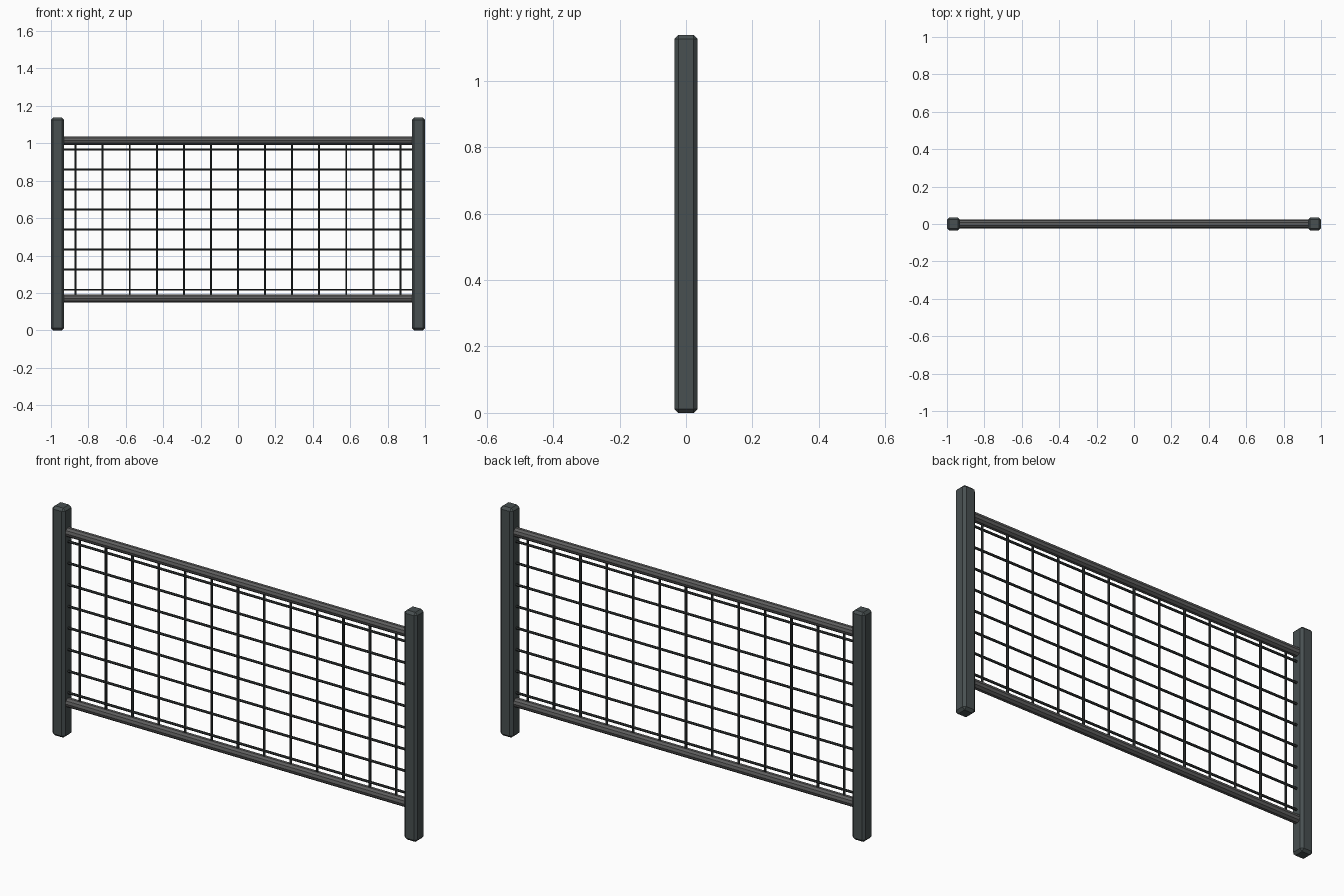
import bpy, math

if "Cube" in bpy.data.objects:
    bpy.data.objects.remove(bpy.data.objects["Cube"])


def mat(name, c):
    m = bpy.data.materials.new(name)
    m.diffuse_color = (*c, 1)
    m.use_nodes = True
    m.node_tree.nodes["Principled BSDF"].inputs["Base Color"].default_value = m.diffuse_color
    return m


post_mat = mat("post_paint", (0.065, 0.08, 0.082))
rail_mat = mat("rail_metal", (0.11, 0.11, 0.11))
wire_mat = mat("wire_metal", (0.03, 0.035, 0.035))


def rod(name, loc, radius, length, along_x, sides, m):
    rot = (0, math.pi / 2, 0) if along_x else (0, 0, 0)
    bpy.ops.mesh.primitive_cylinder_add(vertices=sides, radius=radius, depth=length,
                                        location=loc, rotation=rot)
    o = bpy.context.object
    o.name = name
    o.data.materials.append(m)
    return o


# Bevelled square end posts
H, W = 1.137, 0.07
for side, s in (("left", -1), ("right", 1)):
    bpy.ops.mesh.primitive_cube_add(size=1, location=(s * (1 - W / 2), 0, H / 2))
    o = bpy.context.object
    o.name = side + "_post"
    o.scale = (W, W, H)
    bpy.ops.object.transform_apply(location=False, rotation=False, scale=True)
    b = o.modifiers.new("bevel", 'BEVEL')
    b.width, b.segments = 0.012, 1
    o.data.materials.append(post_mat)

# Top and bottom rails
for name, z in (("bottom_rail", 0.17), ("top_rail", 1.014)):
    rod(name, (0, 0, z), 0.023, 1.9, True, 10, rail_mat)

# Wire mesh infill
for i in range(13):
    rod(f"vertical_wire_{i}", (-0.868 + i * 0.14467, 0, 0.592), 0.006, 0.83, False, 6, wire_mat)
for i in range(8):
    rod(f"horizontal_wire_{i}", (0, 0, 0.217 + i * 0.1071), 0.006, 1.88, True, 6, wire_mat)
